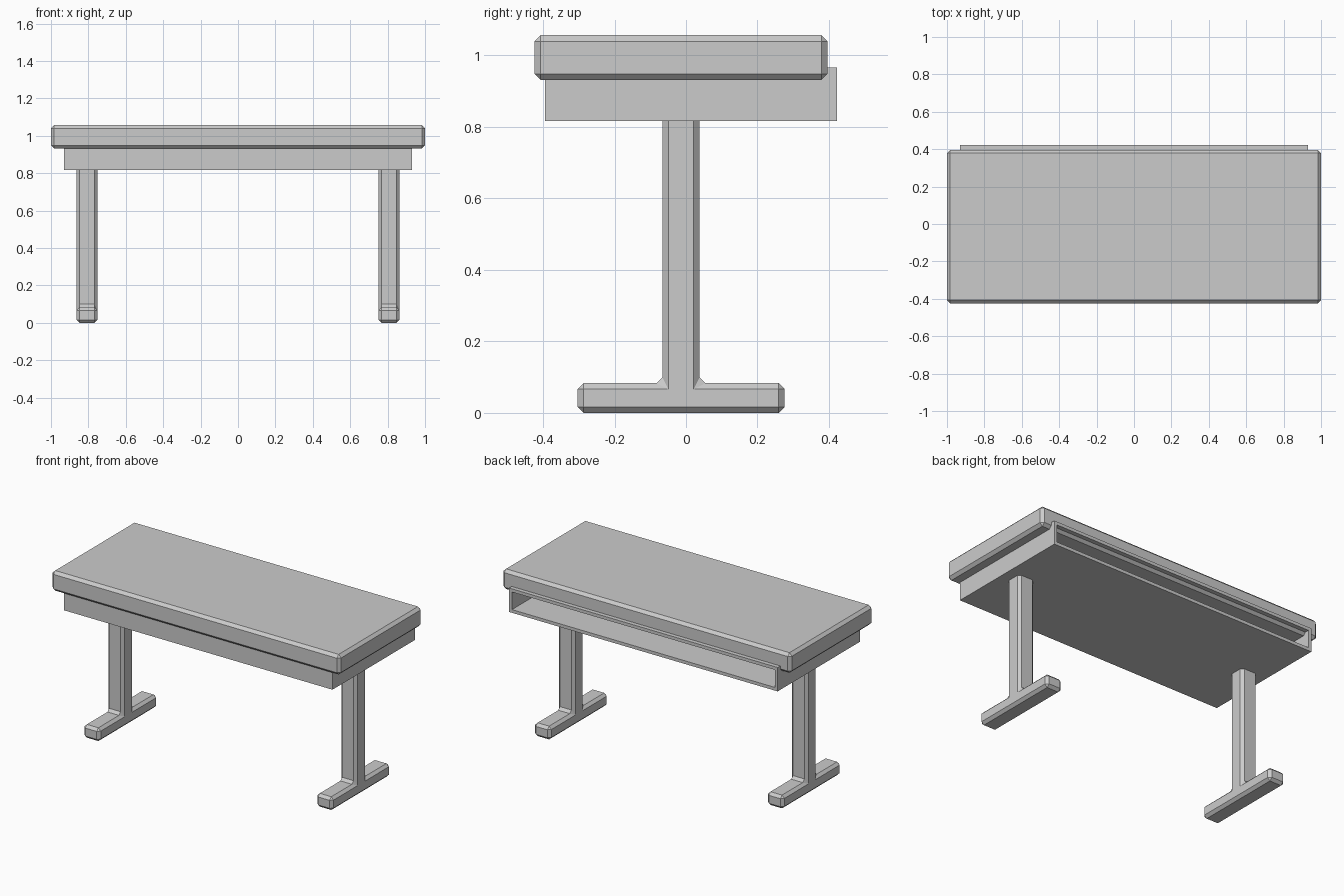
import bpy, bmesh
from mathutils import Vector

if "Cube" in bpy.data.objects:
    bpy.data.objects.remove(bpy.data.objects["Cube"])


def finish(name, bm, bevel=0):
    bmesh.ops.recalc_face_normals(bm, faces=bm.faces)
    mesh = bpy.data.meshes.new(name)
    bm.to_mesh(mesh)
    bm.free()
    obj = bpy.data.objects.new(name, mesh)
    bpy.context.collection.objects.link(obj)
    if bevel:
        m = obj.modifiers.new("Chamfer", 'BEVEL')
        m.width = bevel
        m.segments = 1
        m.limit_method = 'ANGLE'
    return obj


def prism(profile, x0, x1):
    """Extrude a (y, z) outline along x."""
    bm = bmesh.new()
    face = bm.faces.new([bm.verts.new((x0, y, z)) for y, z in profile])
    ext = bmesh.ops.extrude_face_region(bm, geom=[face])["geom"]
    bmesh.ops.translate(bm, vec=(x1 - x0, 0, 0),
                        verts=[v for v in ext if isinstance(v, bmesh.types.BMVert)])
    return bm


def rect(y0, y1, z0, z1):
    return [(y0, z0), (y1, z0), (y1, z1), (y0, z1)]


# Chamfered slab top
finish("desk_top", prism(rect(-0.424, 0.396, 0.931, 1.057), -1, 1), 0.0175)

# Storage tray, hollow and open at the back
wall = 0.02
bm = prism(rect(-0.394, 0.422, 0.817, 0.967), -0.931, 0.931)
bmesh.ops.recalc_face_normals(bm, faces=bm.faces)
back = max(bm.faces, key=lambda f: f.calc_center_median().y)
bmesh.ops.inset_region(bm, faces=[back], thickness=wall, use_even_offset=True)
ext = bmesh.ops.extrude_discrete_faces(bm, faces=[back])["faces"]
bmesh.ops.translate(bm, vec=Vector((0, wall - 0.816, 0)), verts=ext[0].verts)
finish("storage_tray", bm)

# Inverted-T legs: post and foot in one piece, chamfered, then mirrored
foot_h, top = 0.083, 0.834
leg = finish("legs", prism([
    (-0.303, 0), (0.276, 0), (0.276, foot_h), (0.038, foot_h),
    (0.038, top), (-0.066, top), (-0.066, foot_h), (-0.303, foot_h)],
    0.751, 0.864), 0.0165)
leg.modifiers.new("Mirror", 'MIRROR').use_axis[0] = True
